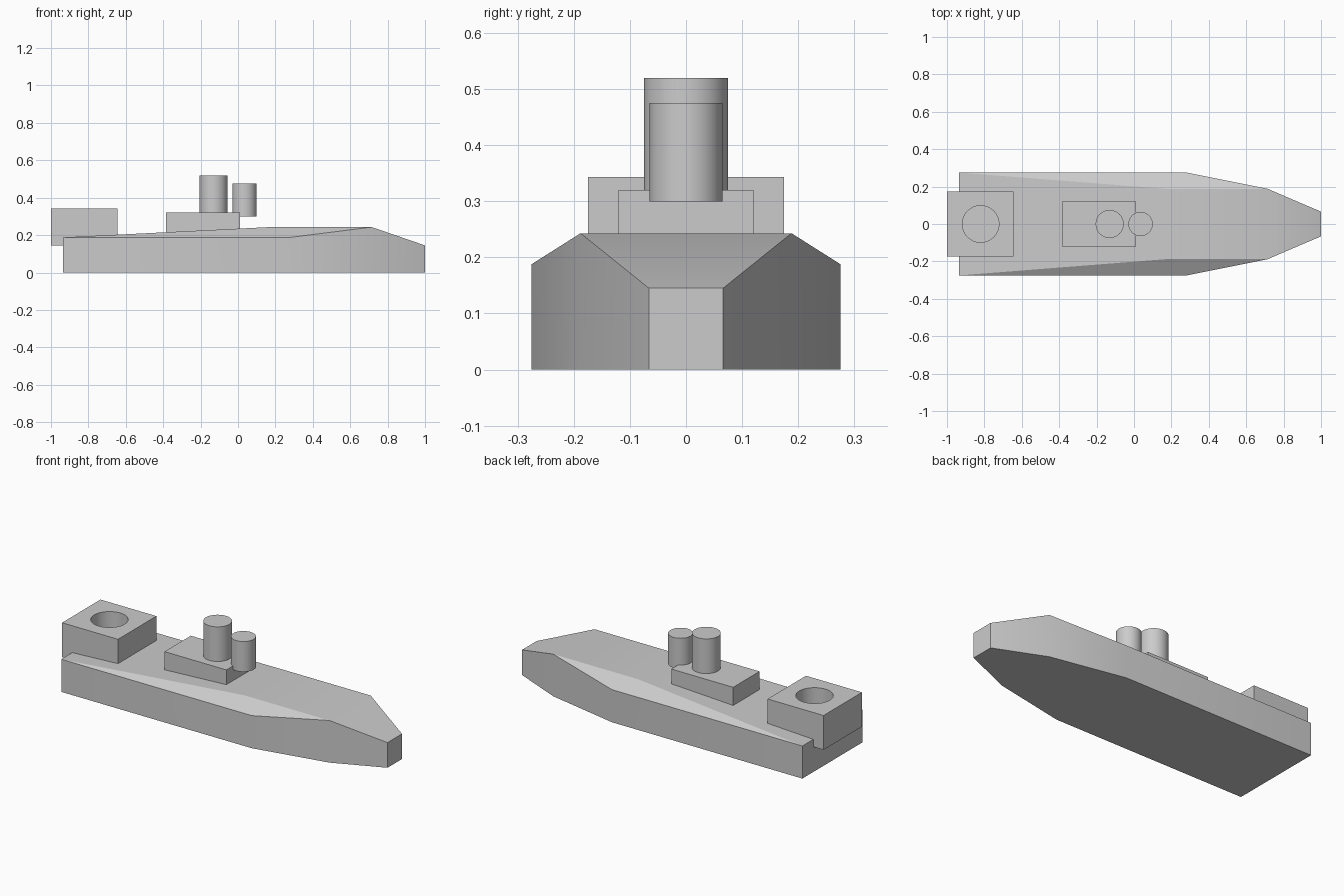
import bpy
import bmesh
import math

if "Cube" in bpy.data.objects:
    bpy.data.objects.remove(bpy.data.objects["Cube"])

grey = bpy.data.materials.new("hull_grey")
grey.diffuse_color = (0.6, 0.6, 0.6, 1)
grey.use_nodes = True
grey.node_tree.nodes["Principled BSDF"].inputs["Base Color"].default_value = grey.diffuse_color


def activate(ob):
    bpy.ops.object.select_all(action='DESELECT')
    ob.select_set(True)
    bpy.context.view_layer.objects.active = ob


def finish(ob):
    if not ob.data.materials:
        ob.data.materials.append(grey)
    activate(ob)
    bpy.ops.object.shade_smooth_by_angle(angle=math.radians(30))


def box(name, x0, x1, half_y, z0, z1):
    bpy.ops.mesh.primitive_cube_add(size=1)
    ob = bpy.context.object
    ob.name = name
    for v in ob.data.vertices:
        v.co = (x1 if v.co.x > 0 else x0,
                half_y if v.co.y > 0 else -half_y,
                z1 if v.co.z > 0 else z0)
    return ob


def cylinder(name, x, r, z0, z1):
    bpy.ops.mesh.primitive_cylinder_add(vertices=48, radius=r, depth=z1 - z0,
                                        location=(x, 0, (z0 + z1) / 2))
    ob = bpy.context.object
    ob.name = name
    return ob


# Hull: keel outline, sheer line and chamfered deck, mirrored in y
bm = bmesh.new()
keel = [(-0.935, 0.275), (0.28, 0.275), (0.715, 0.188), (1.0, 0.066)]
sheer_z = [0.188, 0.188, 0.243, 0.145]
low, top, inner = {}, {}, {}
for s in (1, -1):
    low[s] = [bm.verts.new((x, s * y, 0)) for x, y in keel]
    top[s] = [bm.verts.new((x, s * y, z)) for (x, y), z in zip(keel, sheer_z)]
    inner[s] = bm.verts.new((0.17, s * 0.188, 0.243))
for s in (1, -1):
    for i in range(3):
        bm.faces.new((low[s][i], low[s][i + 1], top[s][i + 1], top[s][i]))
    bm.faces.new((top[s][0], top[s][1], top[s][2], inner[s]))      # chamfer
P, N = top[1], top[-1]
bm.faces.new((P[0], inner[1], inner[-1], N[0]))                    # aft deck
bm.faces.new((inner[1], P[2], N[2], inner[-1]))                    # fore deck
bm.faces.new((P[2], P[3], N[3], N[2]))                             # bow slope
bm.faces.new((P[3], low[1][3], low[-1][3], N[3]))                  # stem
bm.faces.new((P[0], N[0], low[-1][0], low[1][0]))                  # transom
bm.faces.new(low[1] + low[-1][::-1])                               # bottom
bmesh.ops.recalc_face_normals(bm, faces=bm.faces)
mesh = bpy.data.meshes.new("hull")
bm.to_mesh(mesh)
bm.free()
hull = bpy.data.objects.new("hull", mesh)
bpy.context.collection.objects.link(hull)
finish(hull)

# Stern block with a round well
block = box("stern_block", -1.0, -0.643, 0.175, 0.145, 0.343)
block.data.materials.append(grey)
cutter = cylinder("well_cutter", -0.82, 0.098, 0.0, 0.5)
cutter.data.materials.append(grey)
cutter.hide_render = True
mod = block.modifiers.new("well", 'BOOLEAN')
mod.operation = 'DIFFERENCE'
mod.solver = 'EXACT'
mod.object = cutter
activate(block)
bpy.ops.object.modifier_apply(modifier=mod.name)
bpy.data.objects.remove(cutter)
finish(block)

# Bridge deckhouse and the two funnels
finish(box("deckhouse", -0.385, 0.01, 0.12, 0.2, 0.32))
finish(cylinder("tall_funnel", -0.13, 0.075, 0.30, 0.52))
finish(cylinder("short_funnel", 0.035, 0.065, 0.30, 0.475))
